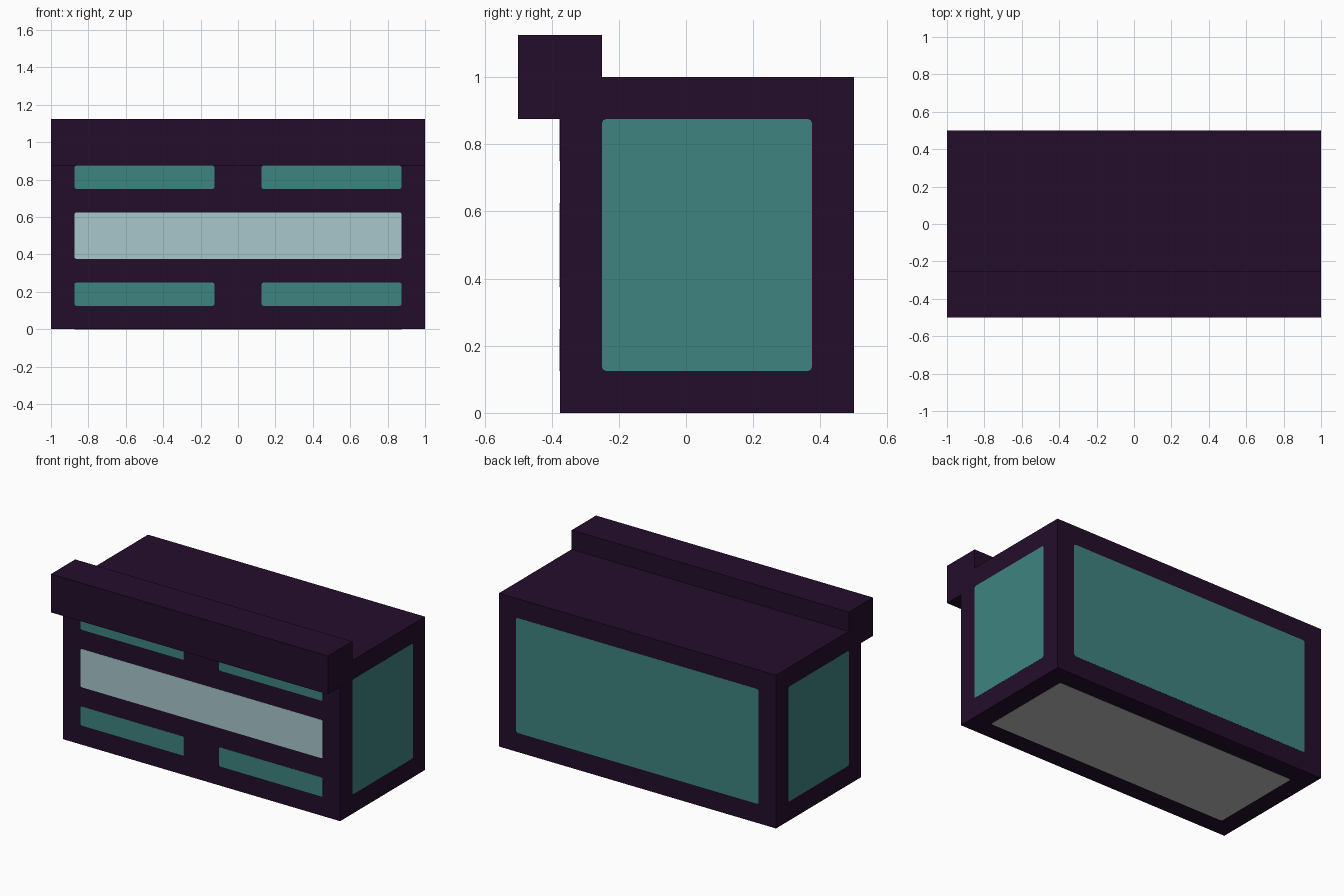
import bpy, bmesh
from mathutils import Vector

if "Cube" in bpy.data.objects:
    bpy.data.objects.remove(bpy.data.objects["Cube"])

def material(name, srgb):
    m = bpy.data.materials.new(name)
    lin = [(c / 255 / 12.92) if c <= 10 else ((c / 255 + 0.055) / 1.055) ** 2.4 for c in srgb]
    m.diffuse_color = (*lin, 1)
    m.use_nodes = True
    m.node_tree.nodes["Principled BSDF"].inputs["Base Color"].default_value = m.diffuse_color
    return m

DARK = material("dark purple", (35, 13, 43))
TEAL = material("teal", (61, 131, 128))
PALE = material("pale blue", (168, 199, 203))
GREY = material("grey", (190, 190, 190))

def box(name, lo, hi, mat, round_axis=None):
    """Box between two corners; round_axis softens the edges along that axis."""
    lo, hi = Vector(lo), Vector(hi)
    bm = bmesh.new()
    bmesh.ops.create_cube(bm, size=1)
    for v in bm.verts:
        v.co = Vector([(lo[i] + hi[i]) / 2 + v.co[i] * (hi[i] - lo[i]) for i in range(3)])
    if round_axis is not None:
        edges = [e for e in bm.edges
                 if all(abs(e.verts[0].co[i] - e.verts[1].co[i]) < 1e-6
                        for i in range(3) if i != round_axis)]
        bmesh.ops.bevel(bm, geom=edges, offset=0.012, segments=2, profile=0.5, affect='EDGES')
    me = bpy.data.meshes.new(name)
    bm.to_mesh(me)
    bm.free()
    me.materials.append(mat)
    ob = bpy.data.objects.new(name, me)
    bpy.context.collection.objects.link(ob)
    return ob

T = 0.001  # half thickness of the painted panels

# Main cabinet and the overhanging front ledge
box("cabinet", (-1, -0.375, 0), (1, 0.5, 1), DARK)
box("front_ledge", (-1, -0.5, 0.875), (1, -0.25, 1.125), DARK)

# Front: wide pale band with a pair of teal strips above and below
F = -0.375
box("front_band", (-0.875, F - T, 0.375), (0.875, F + T, 0.625), PALE, 1)
for row, z in (("lower", 0.125), ("upper", 0.75)):
    for side, x in (("left", -0.875), ("right", 0.125)):
        box(f"{row}_{side}_strip", (x, F - T, z), (x + 0.75, F + T, z + 0.125), TEAL, 1)

# Side, back and bottom panels
for side, x in (("left", -1), ("right", 1)):
    box(f"{side}_panel", (x - T, -0.25, 0.125), (x + T, 0.375, 0.875), TEAL, 0)
box("back_panel", (-0.875, 0.5 - T, 0.125), (0.875, 0.5 + T, 0.875), TEAL, 1)
box("bottom_panel", (-0.875, -0.25, -T), (0.875, 0.375, T), GREY, 2)
